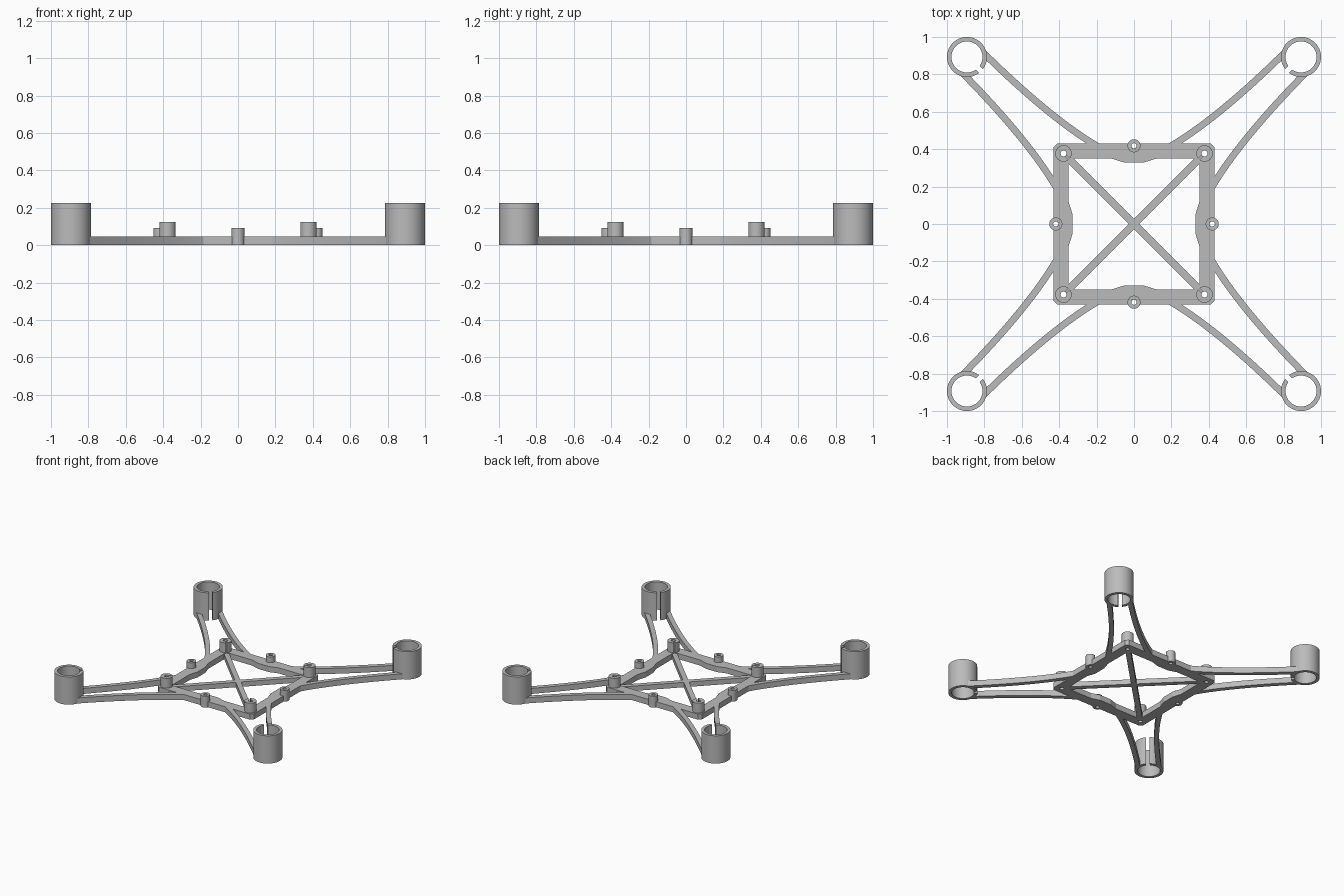
import bpy
import bmesh
import math
from mathutils import Vector

cube = bpy.data.objects.get("Cube")
if cube:
    bpy.data.objects.remove(cube, do_unlink=True)

TOP = 0.045      # thickness of the flat frame
POST = 0.377     # corner post offset
SIDE = 0.418     # side post offset
HUB = 0.893      # motor tube offset

grey = bpy.data.materials.new("plain grey")
grey.use_nodes = True
grey.diffuse_color = (0.5, 0.5, 0.5, 1)
grey.node_tree.nodes["Principled BSDF"].inputs["Base Color"].default_value = (0.5, 0.5, 0.5, 1)


def slab(name, left, right, z0, z1, closed=False):
    """Extrude the flat band between two matching edge lines."""
    bm = bmesh.new()
    rows = [[bm.verts.new((p[0], p[1], z)) for p in edge]
            for z in (z0, z1) for edge in (left, right)]
    lo_l, lo_r, hi_l, hi_r = rows
    n = len(left)
    for i in range(n if closed else n - 1):
        j = (i + 1) % n
        for a, b in ((lo_l, lo_r), (hi_l, hi_r), (lo_l, hi_l), (lo_r, hi_r)):
            bm.faces.new((a[i], a[j], b[j], b[i]))
    if not closed:
        for i in (0, n - 1):
            bm.faces.new((lo_l[i], lo_r[i], hi_r[i], hi_l[i]))
    bmesh.ops.recalc_face_normals(bm, faces=bm.faces)
    mesh = bpy.data.meshes.new(name)
    bm.to_mesh(mesh)
    bm.free()
    mesh.materials.append(grey)
    ob = bpy.data.objects.new(name, mesh)
    bpy.context.collection.objects.link(ob)
    return ob


def tube(name, x, y, outer, inner, z0, z1, slit=0, segments=48):
    """Hollow cylinder; an optional slit faces the model centre."""
    facing = math.atan2(-y, -x)

    def arc(r):
        half = math.asin(slit / 2 / r)
        span = 2 * math.pi - 2 * half
        count = segments + 1 if slit else segments
        angles = [facing + half + span * i / segments for i in range(count)]
        return [(x + r * math.cos(a), y + r * math.sin(a)) for a in angles]

    ob = slab(name, arc(outer), arc(inner), z0, z1, closed=not slit)
    smooth(ob)
    return ob


def smooth(ob):
    bpy.ops.object.select_all(action='DESELECT')
    ob.select_set(True)
    bpy.context.view_layer.objects.active = ob
    bpy.ops.object.shade_smooth_by_angle(angle=math.radians(35))


def turn(points, quarter):
    for _ in range(quarter):
        points = [(-y, x) for x, y in points]
    return points


# Square centre frame with a shallow inward swelling on each side
outer_side = [(-0.41, -0.43), (-0.12, -0.43), (-0.05, -0.43),
              (0.05, -0.43), (0.12, -0.43), (0.41, -0.43), (0.43, -0.41)]
inner_side = [(-0.345, -0.35), (-0.12, -0.35), (-0.05, -0.328),
              (0.05, -0.328), (0.12, -0.35), (0.345, -0.35), (0.35, -0.345)]
outer, inner = [], []
for q in range(4):
    outer += turn(outer_side, q)
    inner += turn(inner_side, q)
frame = slab("centre_frame", outer, inner, 0, TOP, closed=True)

# Screw holes drilled through the frame
bm = bmesh.new()
for q in range(4):
    for spot, radius in (((POST, POST), 0.016), ((SIDE, 0), 0.014)):
        x, y = turn([spot], q)[0]
        made = bmesh.ops.create_cone(bm, cap_ends=True, segments=20,
                                     radius1=radius, radius2=radius, depth=1)
        bmesh.ops.translate(bm, verts=made["verts"], vec=(x, y, 0))
drill_mesh = bpy.data.meshes.new("hole_cutter")
bm.to_mesh(drill_mesh)
bm.free()
drill_mesh.materials.append(grey)
drill = bpy.data.objects.new("hole_cutter", drill_mesh)
drill.hide_render = True
bpy.context.collection.objects.link(drill)
cut = frame.modifiers.new("holes", 'BOOLEAN')
cut.operation = 'DIFFERENCE'
cut.solver = 'EXACT'
cut.object = drill
bpy.ops.object.select_all(action='DESELECT')
frame.select_set(True)
bpy.context.view_layer.objects.active = frame
bpy.ops.object.modifier_apply(modifier=cut.name)
bpy.data.objects.remove(drill, do_unlink=True)

# Crossing diagonal braces
for name, s in (("brace_a", 1), ("brace_b", -1)):
    w, e = 0.014, 0.355
    slab(name, [(-e - w, s * (-e + w)), (e - w, s * (e + w))],
         [(-e + w, s * (-e - w)), (e + w, s * (e - w))], 0, 0.04)

# Curved arm strip: quadratic curve with a constant width
start, bend, end = Vector((0.14, 0.385)), Vector((0.40, 0.52)), Vector((0.79, 0.90))
arm_out, arm_in = [], []
STEPS = 16
for i in range(STEPS + 1):
    t = i / STEPS
    p = start * (1 - t) ** 2 + bend * 2 * t * (1 - t) + end * t * t
    d = ((bend - start) * (1 - t) + (end - bend) * t).normalized()
    side = Vector((-d.y, d.x)) * 0.018
    last = d * 0.035 if i == STEPS else Vector((0, 0))
    arm_out.append(tuple(p + side + last))
    arm_in.append(tuple(p - side))

corners = ("back_left", "back_right", "front_right", "front_left")
sides = ("left", "back", "right", "front")
for q in range(4):
    # Twin arm strips mirrored across the diagonal
    for tag, flip in (("a", False), ("b", True)):
        edges = [[(y, x) for x, y in e] if flip else e for e in (arm_out, arm_in)]
        strip = slab(f"{corners[q]}_arm_{tag}", turn(edges[0], q), turn(edges[1], q), 0, TOP)
        smooth(strip)
    # Slit motor tube, slit corner post and plain side post
    hx, hy = turn([(HUB, HUB)], q)[0]
    tube(f"{corners[q]}_motor_tube", hx, hy, 0.107, 0.083, 0, 0.225, slit=0.028)
    px, py = turn([(POST, POST)], q)[0]
    tube(f"{corners[q]}_post", px, py, 0.044, 0.016, 0.02, 0.125, slit=0.008, segments=32)
    sx, sy = turn([(SIDE, 0)], q)[0]
    tube(f"{sides[q]}_side_post", sx, sy, 0.035, 0.014, 0, 0.092, segments=32)
